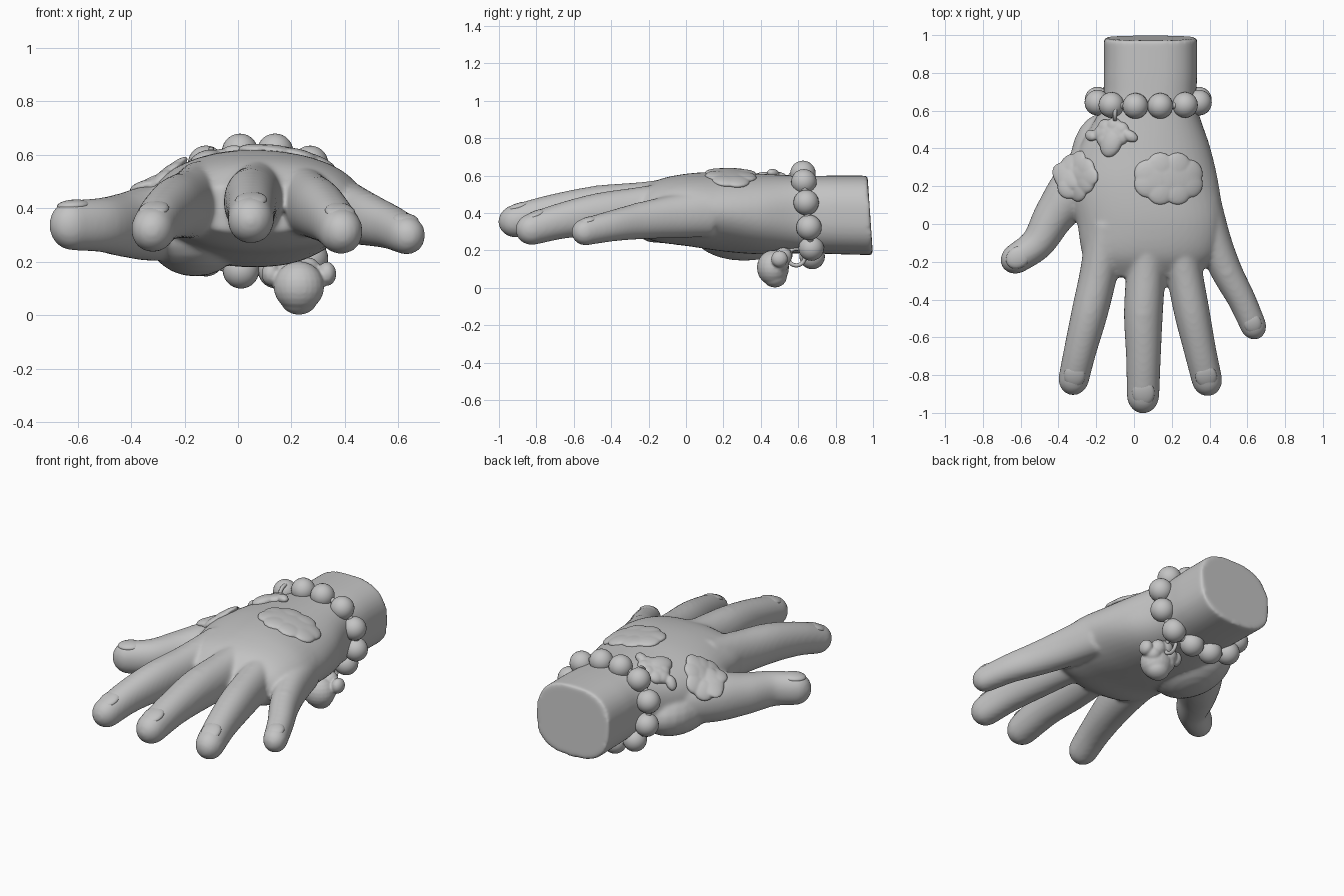
import bpy, bmesh, math
from mathutils import Vector, Matrix
from mathutils.bvhtree import BVHTree

cube = bpy.data.objects.get("Cube")
if cube:
    bpy.data.objects.remove(cube)

grey = bpy.data.materials.new("clay grey")
grey.use_nodes = True
grey.diffuse_color = (0.55, 0.55, 0.55, 1)
grey.node_tree.nodes["Principled BSDF"].inputs["Base Color"].default_value = (0.55, 0.55, 0.55, 1)
UP = Vector((0, 0, 1))


def finish(name, bm, voxel=0, smooth=0):
    """Turn a bmesh into an object, optionally fusing and softening its shells."""
    bmesh.ops.recalc_face_normals(bm, faces=bm.faces)
    mesh = bpy.data.meshes.new(name)
    bm.to_mesh(mesh)
    bm.free()
    obj = bpy.data.objects.new(name, mesh)
    bpy.context.collection.objects.link(obj)
    bpy.ops.object.select_all(action="DESELECT")
    obj.select_set(True)
    bpy.context.view_layer.objects.active = obj
    if voxel:
        fuse = obj.modifiers.new("fuse", "REMESH")
        fuse.mode, fuse.voxel_size = "VOXEL", voxel
        bpy.ops.object.modifier_apply(modifier="fuse")
        soft = obj.modifiers.new("soften", "SMOOTH")
        soft.factor, soft.iterations = 0.5, smooth
        bpy.ops.object.modifier_apply(modifier="soften")
    obj.data.materials.clear()
    obj.data.materials.append(grey)
    bpy.ops.object.shade_smooth_by_angle(angle=math.radians(50))
    return obj


def spline(rows, steps=6):
    """Smooth curve through rows of values."""
    out = []
    pts = [Vector(r) for r in rows]
    for i in range(len(pts) - 1):
        a, b, c, d = pts[max(i - 1, 0)], pts[i], pts[i + 1], pts[min(i + 2, len(pts) - 1)]
        for s in range(steps):
            t = s / steps
            out.append(b + (c - a) * (t / 2) + (a * 2 - b * 5 + c * 4 - d) * (t * t / 2)
                       + (b * 3 - a - c * 3 + d) * (t ** 3 / 2))
    return out + [pts[-1]]


def super_point(angle, power):
    c, s = math.cos(angle), math.sin(angle)
    return (math.copysign(abs(c) ** (2 / power), c), math.copysign(abs(s) ** (2 / power), s))


def loft(bm, rings, sides=32):
    """Skin rings of (centre, half width vector, half height vector, power)."""
    loops = []
    for centre, u, v, power in rings:
        loop = []
        for i in range(sides):
            p, q = super_point(math.tau * i / sides, power)
            loop.append(bm.verts.new(centre + u * p + v * q))
        loops.append(loop)
    for a, b in zip(loops, loops[1:]):
        for i in range(sides):
            j = (i + 1) % sides
            bm.faces.new((a[i], a[j], b[j], b[i]))
    bm.faces.new(loops[0])
    bm.faces.new(loops[-1])


def digit(bm, rows, root_tall, tip_tall):
    """Tapered finger with a rounded tip; its height to width ratio runs from root to tip."""
    pts = spline(rows)
    rings = []
    for i, p in enumerate(pts):
        way = (pts[min(i + 1, len(pts) - 1)] - pts[max(i - 1, 0)]).to_3d().normalized()
        side = way.cross(UP).normalized()
        tall = root_tall + (tip_tall - root_tall) * i / (len(pts) - 1)
        rings.append((p.to_3d(), side * p[3], side.cross(way) * p[3] * tall, 2.1))
    tip, r = pts[-1].to_3d(), pts[-1][3]
    for k in range(1, 7):
        a = k * math.radians(14.5)
        rings.append((tip + way * r * 1.15 * math.sin(a), side * r * math.cos(a),
                      side.cross(way) * r * tip_tall * math.cos(a), 2.1))
    loft(bm, rings)
    return tip, way, r


def blob(bm, centre, size, axis=None, seg=24):
    """Ellipsoid, with its local z along axis if given."""
    turn = axis.to_track_quat("Z", "Y").to_matrix().to_4x4() if axis else Matrix()
    m = Matrix.Translation(centre) @ turn @ Matrix.Diagonal((*size, 1))
    bmesh.ops.create_uvsphere(bm, u_segments=seg, v_segments=seg // 2, radius=1, matrix=m)


# Hand: wrist and palm sections as y, left, right, bottom, top, power
hand = bmesh.new()
sections = [(0.985, -.16, .335, .175, .60, 2.6), (0.8, -.16, .335, .18, .60, 2.6),
            (0.62, -.175, .335, .185, .60, 2.5), (0.4, -.29, .405, .18, .61, 2.2),
            (0.2, -.34, .45, .195, .62, 2.0), (0.0, -.30, .47, .225, .61, 2.1),
            (-0.17, -.27, .43, .25, .57, 2.2), (-0.28, -.20, .32, .31, .49, 2.2)]
rings = []
for y, x0, x1, z0, z1, power in spline(sections):
    lean = UP * (z1 - z0) / 2
    if y > 0.6:
        lean.y = -0.015 * (y - 0.6) / 0.4
    rings.append((Vector(((x0 + x1) / 2, y, (z0 + z1) / 2)), Vector(((x1 - x0) / 2, 0, 0)), lean, power))
loft(hand, rings, 48)
# Ball of the thumb
blob(hand, (-.16, .31, .30), (.18, .28, .155))

digits = [
    ([(-.14, 0, .43, .11), (-.185, -.25, .415, .1), (-.235, -.47, .402, .096),
      (-.285, -.67, .367, .086), (-.318, -.815, .322, .081)], 1.35, 1.05),
    ([(.08, 0, .45, .11), (.065, -.22, .435, .104), (.05, -.47, .424, .103),
      (.05, -.7, .40, .092), (.048, -.905, .358, .086)], 1.35, 1.03),
    ([(.22, 0, .43, .11), (.265, -.25, .415, .097), (.307, -.47, .393, .094),
      (.35, -.67, .357, .085), (.385, -.82, .315, .081)], 1.35, 1.05),
    ([(.36, .12, .40, .1), (.42, -.08, .38, .092), (.49, -.25, .357, .083),
      (.57, -.4, .33, .074), (.63, -.535, .3, .069)], 1.3, 1.05),
    ([(-.08, .5, .37, .08), (-.2, .33, .355, .13), (-.32, .18, .345, .132), (-.425, .04, .338, .108),
      (-.51, -.1, .338, .089), (-.618, -.18, .337, .08)], 1.0, 1.18)]
tips = [digit(hand, *spec) for spec in digits]
# Knuckle folds over the middle joints
for rows, root_tall, tip_tall in digits[:4]:
    x, y, z, r = rows[2]
    blob(hand, (x, y, z + r * .3), (r * .85, r * .8, r * .92))
hand_obj = finish("hand", hand, 0.011, 10)

surface = BVHTree.FromObject(hand_obj, bpy.context.evaluated_depsgraph_get())


def on_skin(x, y):
    hit, normal, _, _ = surface.ray_cast(Vector((x, y, 2)), -UP)
    return (hit, normal) if hit else (Vector((x, y, 0.4)), UP)


# Fingernails lying on the tips
for n, (tip, way, r) in enumerate(tips):
    spot, normal = on_skin(*(tip - way * r * 0.05).xy)
    side = way.cross(normal).normalized()
    ahead = normal.cross(side)
    frame = Matrix((side, ahead, normal)).transposed().to_4x4()
    nail = bmesh.new()
    bmesh.ops.create_uvsphere(nail, u_segments=20, v_segments=10, radius=1, matrix=Matrix.Translation(
        spot - normal * .02) @ frame @ Matrix.Diagonal((r * .7, r * .85, .023, 1)))
    finish(f"fingernail_{n + 1}", nail)


def relief(cx, cy, hx, hy, lumps, thick):
    """Puffy cloud shape wrapped over the skin."""
    bm = bmesh.new()
    puff = min(hx, hy) * .52
    for i in range(lumps):
        a = math.tau * (i + .5) / lumps
        spot, normal = on_skin(cx + (hx - puff) * math.cos(a), cy + (hy - puff) * math.sin(a))
        blob(bm, spot, (puff, puff, thick), normal)
    for k in (-.35, 0, .35):
        spot, normal = on_skin(cx + hx * k, cy)
        blob(bm, spot, (hx * .55, hy * .75, thick), normal)
    return bm


finish("left_cloud", relief(.185, .24, .195, .145, 8, .023), .006, 6)
finish("right_cloud", relief(-.31, .255, .12, .14, 7, .023), .006, 6)

# Small sheep face on the back of the hand
sheep = relief(-.12, .48, .1, .085, 7, .028)
spot, normal = on_skin(-.12, .435)
blob(sheep, spot, (.085, .06, .034), normal)
for x in (-.22, -.02):
    spot, normal = on_skin(x, .465)
    blob(sheep, spot + normal * .01, (.03, .045, .024), normal)
finish("sheep_relief", sheep, .006, 3)


# Bracelet: evenly spaced beads on a cord around the wrist
def bracelet_point(angle):
    p, q = super_point(angle, 2.4)
    return Vector((.075 + .275 * p, .65 - .025 * q, .39 + .225 * q))


path = [bracelet_point(.234 + math.tau * i / 400) for i in range(401)]
length = sum((b - a).length for a, b in zip(path, path[1:]))
beads, count, walked, placed = bmesh.new(), 12, 0, 0
for a, b in zip(path, path[1:]):
    if walked >= placed * length / count and placed < count:
        blob(beads, a, (.068, .068, .068), seg=28)
        placed += 1
    walked += (b - a).length
finish("bracelet_beads", beads)

cord = bpy.data.curves.new("bracelet_cord", "CURVE")
cord.dimensions = "3D"
cord.bevel_depth = .018
strand = cord.splines.new("POLY")
strand.points.add(79)
for i, point in enumerate(strand.points):
    point.co = (*path[i * 5], 1)
strand.use_cyclic_u = True
cord.materials.append(grey)
bpy.context.collection.objects.link(bpy.data.objects.new("bracelet_cord", cord))

# Hanging sheep charm with woolly crown, ears and a ring
charm = bmesh.new()
blob(charm, (.228, .465, .108), (.095, .086, .094))
blob(charm, (.228, .475, .06), (.07, .065, .058))
for i in range(7):
    a = math.tau * i / 7
    blob(charm, (.228 + .055 * math.cos(a), .505 + .02 * math.sin(a), .13 + .05 * math.sin(a)), (.047, .047, .047))
for s in (-1, 1):
    blob(charm, (.228 + s * .105, .50, .155), (.035, .045, .045))
finish("sheep_charm", charm, .007, 3)


def ring(name, centre):
    bpy.ops.mesh.primitive_torus_add(location=centre, rotation=(0, math.pi / 2, 0), major_radius=.045,
                                     minor_radius=.011, major_segments=24, minor_segments=10)
    obj = bpy.context.object
    obj.name = name
    obj.data.materials.append(grey)
    bpy.ops.object.shade_smooth_by_angle(angle=math.radians(50))


ring("charm_ring", (.228, .59, .165))
ring("relief_ring", (-.1, .595, .575))
